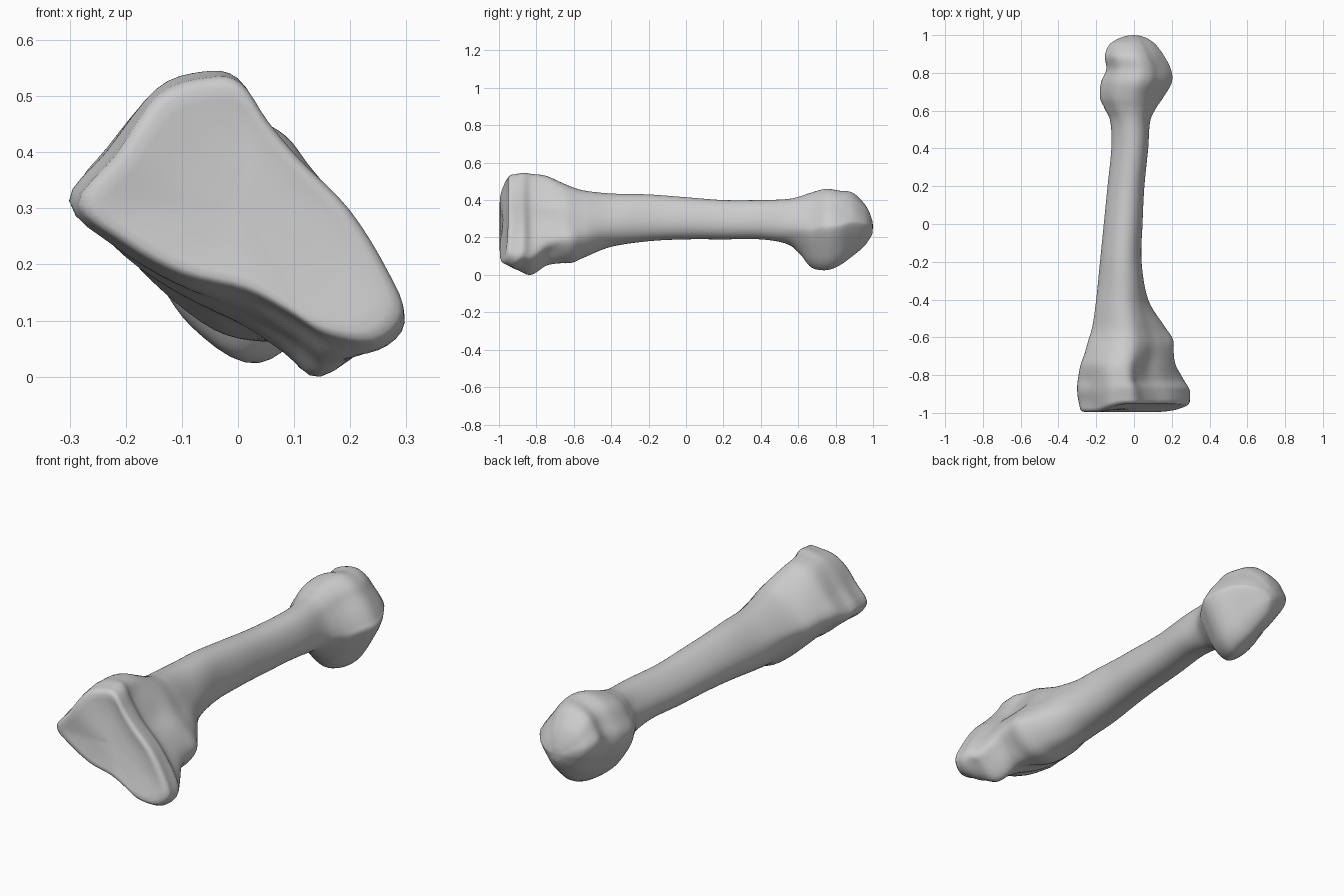
import bpy, bmesh, math
from mathutils import Vector

cube = bpy.data.objects.get("Cube")
if cube:
    bpy.data.objects.remove(cube, do_unlink=True)

OUTLINE_STEPS = 4
RING_STEPS = 6
COUNT = 16 * OUTLINE_STEPS


def spline(a, b, c, d, t):
    """Smooth curve from b to c, applied to every component."""
    return [0.5 * (2 * q + (r - p) * t + (2 * p - 5 * q + 4 * r - s) * t * t
                   + (3 * q - p - 3 * r + s) * t ** 3)
            for p, q, r, s in zip(a, b, c, d)]


def smooth(t):
    t = max(0.0, min(1.0, t))
    return t * t * (3 - 2 * t)


def fit_unit(points):
    """Rescale an outline so that it just fills a box from -1 to 1."""
    axes = []
    for values in zip(*points):
        low, high = min(values), max(values)
        axes.append([2 * (v - low) / (high - low) - 1 for v in values])
    return list(zip(*axes))


def dense_outline(points):
    n = len(points)
    result = []
    for i in range(n):
        neighbours = [points[(i + k) % n] for k in (-1, 0, 1, 2)]
        result += [spline(*neighbours, s / OUTLINE_STEPS) for s in range(OUTLINE_STEPS)]
    return fit_unit(result)


def shaft_outline():
    """Rounded, slightly three-sided section."""
    points = []
    for i in range(COUNT):
        angle = math.radians(-38) + math.tau * i / COUNT
        radius = 1 + 0.05 * math.cos(3 * (angle - math.radians(75)))
        points.append((radius * math.cos(angle), radius * math.sin(angle)))
    return fit_unit(points)


# Cross-section outlines (x, z), starting at the lower left tip
joint_face = dense_outline([
    (30, 11), (27, 19), (20, 30), (11, 39), (5, 46), (0, 53), (-6, 54), (-15, 51),
    (-23, 40), (-30, 31), (-22, 24), (-11, 18), (1, 15), (9, 11), (16, 7), (25, 6)])
base = dense_outline([
    (30, 10), (27, 18), (19, 29), (10, 38), (4, 46), (0, 53), (-6, 54), (-14, 51),
    (-23, 40), (-30, 31), (-22, 23), (-11, 16), (1, 10), (11, 4), (17, 0), (26, 6)])
neck = dense_outline([
    (20, 18), (19, 23), (15, 29), (10, 35), (5, 42), (0, 47), (-6, 48), (-13, 45),
    (-20, 39), (-24, 32), (-20, 23), (-13, 15), (-4, 8), (4, 6), (11, 7), (17, 12)])
head = dense_outline([
    (20, 24), (19, 28), (16, 33), (12, 38), (8, 43), (2, 46), (-5, 45), (-11, 42),
    (-15, 36), (-18, 30), (-17, 23), (-13, 16), (-7, 8), (2, 2), (9, 5), (15, 14)])
shaft = shaft_outline()
stations = [(-0.97, joint_face), (-0.85, base), (-0.62, neck), (-0.25, shaft),
            (0.45, shaft), (0.72, head), (2, head)]


def section_at(y):
    """Blend the two outlines on either side of y."""
    if y <= stations[0][0]:
        return joint_face
    for (y0, a), (y1, b) in zip(stations, stations[1:]):
        if y <= y1:
            t = smooth((y - y0) / (y1 - y0))
            return fit_unit([(p[0] + (q[0] - p[0]) * t, p[1] + (q[1] - p[1]) * t)
                             for p, q in zip(a, b)])


# Envelope along the bone: y, left, right, bottom, top (hundredths)
envelope = [
    (-98, -28.5, 29.5, 6, 53.5), (-90, -30, 29.5, 2.5, 54.5), (-83, -30, 26.5, 0, 54),
    (-75, -28.5, 22.5, 4.5, 53), (-68, -26, 21, 6, 50), (-61, -24, 20, 6.5, 47),
    (-54, -22, 16, 9.5, 45), (-40, -20, 7.5, 15, 43.5), (-20, -18, 4, 18, 43),
    (0, -16, 4.5, 19, 41.5), (20, -14, 5.5, 19, 40), (40, -12, 7.5, 19, 40),
    (54, -12.5, 8.5, 16.5, 40.5), (61, -15.5, 11.5, 11, 42), (67, -18, 15.5, 4, 44),
    (75, -17.5, 20, 2.5, 46), (82, -15, 19.5, 5, 45), (89, -15.5, 16, 10, 44),
    (95, -13, 11.5, 15, 38.5), (98, -8.5, 7.5, 19, 33.5), (99.6, -4, 3.5, 22, 29)]


def ring_points(row, scale=1.0, shift=0.0):
    y, x0, x1, z0, z1 = [v / 100 for v in row]
    points = []
    for u, v in section_at(y):
        x = (x0 + x1) / 2 + u * scale * (x1 - x0) / 2
        z = (z0 + z1) / 2 + v * scale * (z1 - z0) / 2
        # The joint face leans back towards its upper left edge
        lean = 0.045 * smooth((x + z - 0.2) / 0.3) * smooth((-0.8 - y) / 0.17)
        points.append(Vector((x, y + shift + lean, z)))
    return points


# Rings: joint face first, then along the shaft to the rounded head
first = envelope[0]
rings = [ring_points(first, s, d) for s, d in
         ((0.15, -0.002), (0.4, -0.004), (0.65, -0.008), (0.82, -0.014),
          (0.91, -0.016), (0.97, -0.011))]
last = len(envelope) - 1
for i in range(last):
    rows = [envelope[max(0, min(last, i + k))] for k in (-1, 0, 1, 2)]
    rings += [ring_points(spline(*rows, s / RING_STEPS)) for s in range(RING_STEPS)]
rings.append(ring_points(envelope[last]))

bm = bmesh.new()
loops = [[bm.verts.new(p) for p in ring] for ring in rings]
for a, b in zip(loops, loops[1:]):
    for i in range(COUNT):
        j = (i + 1) % COUNT
        bm.faces.new((a[i], a[j], b[j], b[i]))


def cap(loop, offset):
    centre = sum((v.co for v in loop), Vector()) / COUNT
    tip = bm.verts.new(centre + Vector((0, offset, 0)))
    for i in range(COUNT):
        bm.faces.new((loop[i], loop[(i + 1) % COUNT], tip))


cap(loops[0], 0.001)
cap(loops[-1], 0.004)
bmesh.ops.recalc_face_normals(bm, faces=bm.faces)
bm.normal_update()

# Hollows and tubercles: centre, radius, height along the surface normal
features = [
    ((0.1, -0.74, 0.37), 0.07, -0.01),
    ((0.03, -0.76, 0.09), 0.07, -0.012),
    ((0.19, -0.72, 0.13), 0.05, -0.01),
    ((0.19, -0.62, 0.2), 0.05, 0.006),
    ((-0.25, -0.8, 0.25), 0.07, -0.008),
    ((-0.16, 0.82, 0.3), 0.05, -0.004),
    ((0.16, 0.86, 0.35), 0.05, -0.005),
]
moves = []
for v in bm.verts:
    push = sum(h * math.exp(-((v.co - Vector(c)).length / r) ** 2) for c, r, h in features)
    moves.append((v, v.normal * push))
for v, move in moves:
    v.co += move

mesh = bpy.data.meshes.new("foot_bone")
bm.to_mesh(mesh)
bm.free()
bone = bpy.data.objects.new("foot_bone", mesh)
bpy.context.collection.objects.link(bone)

# Plain grey material
grey = bpy.data.materials.new("bone_grey")
grey.use_nodes = True
colour = (0.6, 0.6, 0.6, 1)
grey.diffuse_color = colour
grey.node_tree.nodes["Principled BSDF"].inputs["Base Color"].default_value = colour
mesh.materials.append(grey)

bpy.context.view_layer.objects.active = bone
bone.select_set(True)
bpy.ops.object.shade_smooth_by_angle(angle=math.radians(50))
